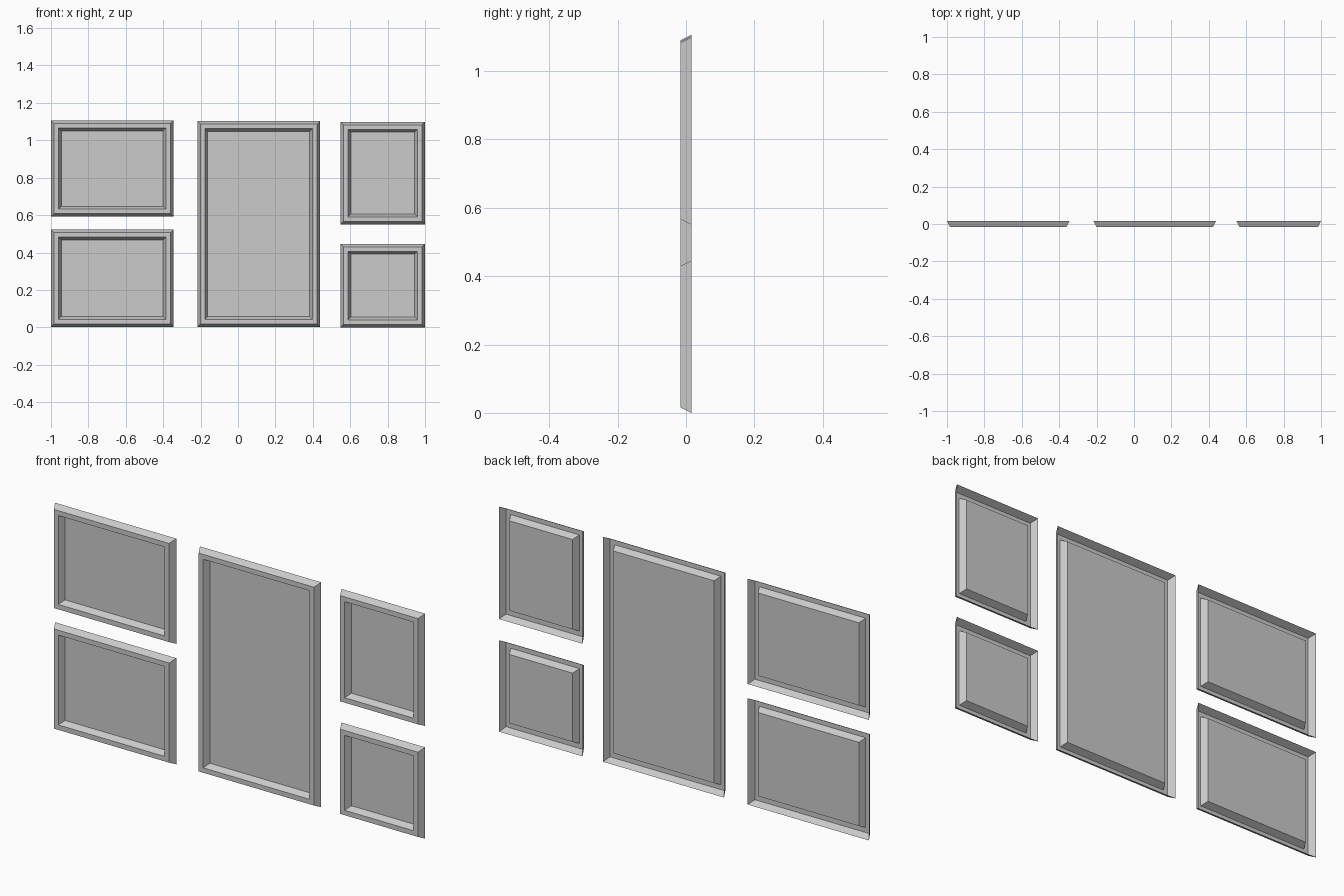
import bpy
import bmesh

cube = bpy.data.objects.get("Cube")
if cube:
    bpy.data.objects.remove(cube, do_unlink=True)

# Single grey finish
GREY = (0.6, 0.6, 0.6, 1.0)
grey = bpy.data.materials.new("light_grey")
grey.use_nodes = True
grey.diffuse_color = GREY
grey.node_tree.nodes["Principled BSDF"].inputs["Base Color"].default_value = GREY

# Moulding section from wall edge to picture panel: (inset, depth)
MOULDING = [(0.0, 0.016), (0.016, -0.016), (0.04, -0.016), (0.055, 0.014)]


def picture_frame(name, left, right, bottom, top):
    """Open-backed frame: mitred moulding around a recessed panel."""
    bm = bmesh.new()
    rings = []
    for inset, y in MOULDING:
        x0, x1 = left + inset, right - inset
        z0, z1 = bottom + inset, top - inset
        corners = [(x0, z0), (x1, z0), (x1, z1), (x0, z1)]
        rings.append([bm.verts.new((x, y, z)) for x, z in corners])
    # Moulding strips
    for outer, inner in zip(rings, rings[1:]):
        for i in range(4):
            j = (i + 1) % 4
            bm.faces.new((outer[i], outer[j], inner[j], inner[i]))
    # Recessed panel
    bm.faces.new(rings[-1])
    mesh = bpy.data.meshes.new(name)
    bm.to_mesh(mesh)
    bm.free()
    mesh.materials.append(grey)
    obj = bpy.data.objects.new(name, mesh)
    bpy.context.collection.objects.link(obj)
    return obj


# Wall arrangement: two wide frames, one tall frame, two small frames
picture_frame("wide_upper_frame", -1.0, -0.345, 0.592, 1.106)
picture_frame("wide_lower_frame", -1.0, -0.345, 0.003, 0.522)
picture_frame("tall_centre_frame", -0.217, 0.438, 0.003, 1.102)
picture_frame("small_upper_frame", 0.548, 1.0, 0.55, 1.099)
picture_frame("small_lower_frame", 0.548, 1.0, 0.0, 0.446)
